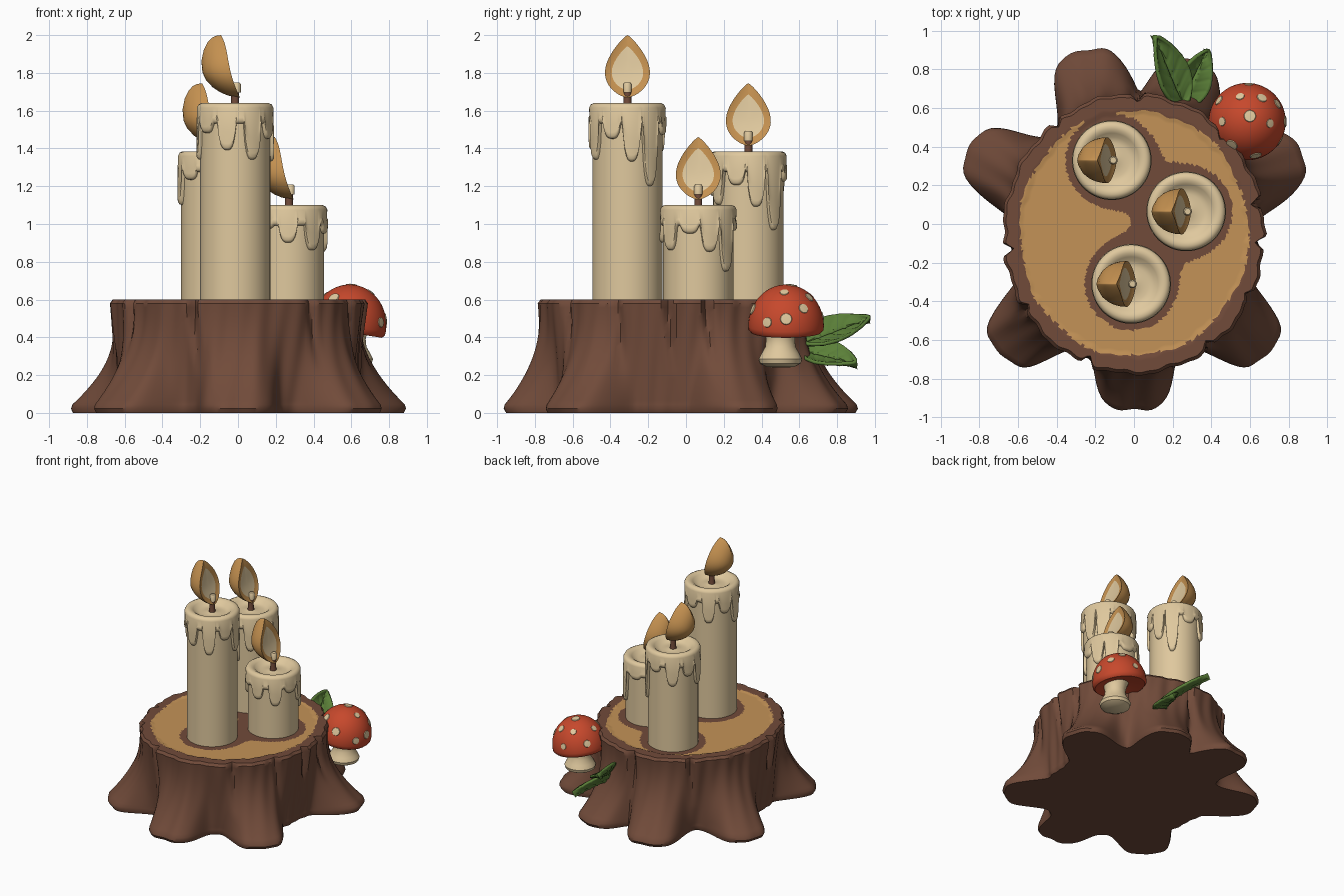
import bpy
import bmesh
from math import sin, cos, pi, sqrt, exp, radians, tau
from mathutils import Matrix, Vector

if "Cube" in bpy.data.objects:
    bpy.data.objects.remove(bpy.data.objects["Cube"])


def material(name, rgb):
    m = bpy.data.materials.new(name)
    m.use_nodes = True
    m.diffuse_color = (*rgb, 1)
    m.node_tree.nodes["Principled BSDF"].inputs["Base Color"].default_value = (*rgb, 1)
    return m


BARK = material("bark brown", (0.165, 0.07, 0.042))
WOOD = material("cut wood gold", (0.55, 0.29, 0.095))
WAX = material("cream", (0.74, 0.58, 0.34))
FLAME = material("flame amber", (0.55, 0.28, 0.08))
RED = material("cap red", (0.57, 0.065, 0.025))
GREEN = material("leaf green", (0.105, 0.215, 0.04))


def grid(name, rows, cols, point, mats, rule=None, wrap=True, matrix=Matrix(), angle=40):
    """Surface through point(row, column); rule(row, centre) picks the material slot."""
    bm = bmesh.new()
    vs = [[bm.verts.new(point(i, j)) for j in range(cols)] for i in range(rows)]
    for i in range(rows - 1):
        for j in range(cols if wrap else cols - 1):
            k = (j + 1) % cols
            f = bm.faces.new((vs[i][j], vs[i][k], vs[i + 1][k], vs[i + 1][j]))
            if rule:
                f.material_index = rule(i, f.calc_center_median())
    bmesh.ops.remove_doubles(bm, verts=bm.verts, dist=0.00005)
    bmesh.ops.recalc_face_normals(bm, faces=bm.faces)
    me = bpy.data.meshes.new(name)
    bm.to_mesh(me)
    bm.free()
    for m in mats:
        me.materials.append(m)
    ob = bpy.data.objects.new(name, me)
    ob.matrix_world = matrix
    bpy.context.collection.objects.link(ob)
    bpy.ops.object.select_all(action="DESELECT")
    ob.select_set(True)
    bpy.context.view_layer.objects.active = ob
    bpy.ops.object.shade_smooth_by_angle(angle=radians(angle))
    return ob


def lathe(name, profile, mat, matrix, sides=48):
    def point(i, j):
        r, z = profile[i]
        return r * cos(tau * j / sides), r * sin(tau * j / sides), z
    return grid(name, len(profile), sides, point, [mat], matrix=matrix)


def gap(a, b):
    return abs((a - b + pi) % tau - pi)


# Candle centres and top heights
CANDLES = {"front": (-0.015, -0.31, 1.64), "back": (-0.115, 0.33, 1.385),
           "side": (0.27, 0.065, 1.10)}

# Stump: one skin from the underside, up the bark, over the rim, to the centre
ROOTS = [(270, 0.19), (319, 0.23), (26, 0.27), (70, 0.22), (106, 0.26), (153, 0.27), (221, 0.23)]
NOTCHES = [356, 304, 250, 214, 187, 125, 88, 48, 14, 332]
TOP = 0.6
COLS = 256


def trunk_radius(a, z, crack=1.0):
    r = 1 / sqrt((cos(a) / 0.68) ** 2 + (sin(a) / 0.73) ** 2)
    flare = min(1, (1 - max(0, z - 0.04) / 0.56) ** 2.2) if z < TOP else 0
    lobe, length = max((exp(-(gap(a, radians(d)) / 0.27) ** 4), l) for d, l in ROOTS)
    r += flare * (length * lobe - 0.05 * (1 - lobe)) - 0.02 * sin(pi * z / TOP)
    r += 0.007 * sin(17 * a + 3 * z) + 0.005 * sin(41 * a - 7 * z) * (1 - crack * 0.3)
    for n, d in enumerate(NOTCHES):
        depth = (0.055 if n % 2 == 0 else 0.035) * max(0, min(1, (z - 0.2) / 0.35))
        r -= crack * depth * max(0, 1 - gap(a, radians(d) + 0.1 * (TOP - z)) / 0.05)
    return r


SIDE = [0.58 * k / 26 for k in range(27)]
DISC = [0.975 - 0.975 * k / 48 for k in range(49)]


def stump_point(i, j):
    a = tau * j / COLS
    if i == 0:
        return 0, -0.05, 0
    if i <= len(SIDE):
        z = SIDE[i - 1]
        r = trunk_radius(a, z) - (0.015 if i == 1 else 0)
    else:
        s = DISC[i - 1 - len(SIDE)]
        z = TOP if s > 0.87 else TOP - 0.006
        r = s * trunk_radius(a, TOP, s ** 12)
    return r * cos(a), r * sin(a) - 0.05, z


def stump_rule(i, c):
    if i <= len(SIDE):
        return 0
    stain = sum((0.2 / max(0.01, sqrt((c.x - x) ** 2 + (c.y - y) ** 2))) ** 4
                for x, y, _ in CANDLES.values())
    edge = sqrt((c.x / 0.595) ** 2 + ((c.y + 0.05) / 0.635) ** 2)
    edge += 0.02 * sin(9 * c.x + 4) * sin(11 * c.y)
    return 1 if edge < 1 and stain < 0.5 else 0


grid("stump", 1 + len(SIDE) + len(DISC), COLS, stump_point, [BARK, WOOD], stump_rule)

# Melted wax collar: dished top with drips of varied length around the side
DRIPS = [0.31, 0.44, 0.17, 0.27, 0.2, 0.3, 0.16, 0.25, 0.3, 0.19]


def wax_collar(name, x, y, top, turn, scale):
    dish = [(0, -0.02), (0.03, -0.035), (0.09, -0.04), (0.12, -0.032), (0.14, -0.012),
            (0.16, -0.001), (0.178, 0), (0.194, -0.007), (0.203, -0.025)]
    sides = 160

    def drop(a):
        length = 0.11
        for n, d in enumerate(DRIPS):
            t = gap(a, tau * n / len(DRIPS) + turn + 0.08 * sin(5 * n)) / 0.25
            if t < 1:
                length = max(length, 0.11 + (d * scale - 0.11) * (1 - t ** 3) ** 0.6)
        return length

    def point(i, j):
        a = tau * j / sides
        low = drop(a)
        r, z = (dish + [(0.2, -0.6 * low), (0.206, 0.035 - low), (0.205, 0.015 - low),
                        (0.197, 0.003 - low), (0.18, -low)])[i]
        return r * cos(a), r * sin(a), z
    grid(name, len(dish) + 5, sides, point, [WAX], matrix=Matrix.Translation((x, y, top)), angle=50)


# Flame: teardrop with a rounded back and a pale hollow face toward +x
SCALES = [0, 0.35, 0.7, 0.74, 0.88, 1, 0.98, 0.92, 0.8, 0.6, 0.3, 0]


def flame_point(i, j):
    s, a = SCALES[i], tau * j / 48
    t = (1 - cos(a)) / 2
    half = 0.119 * max(0, sin(pi * t ** 0.75)) ** 0.8
    y = s * half * (1 if a < pi else -1)
    t = 0.4 + s * (t - 0.4)
    x = 0.025 - 0.16 * t + 0.1 * t * t - 0.04 * t ** 6
    bulge = sqrt(max(0, 1 - s * s))
    x -= 0.15 * bulge if i > 5 else 0.012 * bulge
    return x, y, 0.03 + 0.33 * t


for n, (place, (x, y, top)) in enumerate(CANDLES.items()):
    at = Matrix.Translation((x, y, top))
    base = TOP - 0.03 - top
    lathe(place + "_candle_body", [(0, base), (0.186, base), (0.186, -0.05), (0, -0.05)], WAX, at, 64)
    wax_collar(place + "_wax_collar", x, y, top, 0.12 + 0.1 * n, (1, 0.95, 0.8)[n])
    lathe(place + "_wick", [(0, -0.05), (0.026, -0.04), (0.021, 0), (0.021, 0.06), (0, 0.06)], BARK, at, 16)
    lathe(place + "_wick_tip", [(0, 0.055), (0.022, 0.055), (0.022, 0.1), (0.016, 0.108), (0, 0.108)],
          WAX, at @ Matrix.Translation((0.008, 0, 0)), 16)
    grid(place + "_flame", len(SCALES), 48, flame_point, [FLAME, WAX], lambda i, c: int(i < 2),
         matrix=at, angle=55)

# Mushroom: waisted stem, domed cap and thin round spots
lathe("mushroom_stem", [(0, 0), (0.07, 0.002), (0.108, 0.022), (0.115, 0.045), (0.1, 0.075),
                        (0.08, 0.11), (0.076, 0.15), (0.085, 0.19), (0.1, 0.23), (0, 0.23)],
      WAX, Matrix.Translation((0.6, 0.5, 0.24)), 40)
CAP = Matrix.Translation((0.585, 0.53, 0.46)) @ Matrix.Rotation(radians(9), 4, "Y")
dome = [(0.2 * sin(pi / 2 * k / 14), 0.22 * cos(pi / 2 * k / 14)) for k in range(15)]
lathe("mushroom_cap", dome + [(0.198, -0.02), (0.185, -0.034), (0.16, -0.03), (0.08, -0.01), (0, 0)],
      RED, CAP, 64)
SPOTS = [(115, 46), (67, 42), (124, 10), (-6, 27), (33, 58), (-80, 64), (180, 50),
         (-31, 78), (230, 52), (90, 76), (145, 74), (0, 72)]
for n, (az, tilt) in enumerate(SPOTS):
    a, p = radians(az), radians(tilt)
    spot = Vector((0.2 * sin(p) * cos(a), 0.2 * sin(p) * sin(a), 0.22 * cos(p)))
    normal = Vector((spot.x / 0.04, spot.y / 0.04, spot.z / 0.0484))
    turn = normal.to_track_quat("Z", "Y").to_matrix().to_4x4()
    size = 0.024 + 0.004 * (n % 3)
    lathe("mushroom_spot", [(0, -0.004), (size, -0.004), (size * 0.9, 0.002), (0, 0.004)],
          WAX, CAP @ Matrix.Translation(spot) @ turn, 16)


# Leaves: folded blades with a sunken midrib and slanted side veins
def leaf(name, base, tip, normal, half):
    base, axis = Vector(base), Vector(tip) - Vector(base)
    length = axis.length
    axis.normalize()
    normal = Vector(normal)
    normal = (normal - axis * normal.dot(axis)).normalized()
    side = axis.cross(normal)
    frame = Matrix((side, axis, normal)).transposed().to_4x4()
    rows, cols = 41, 17

    def point(i, j):
        u, v = i / (rows - 1), j / 8 - 1
        width = half * max(0, sin(pi * u ** 0.8)) ** 0.75 + 0.008 * (1 - u)
        vein = max(0, cos(tau * (5 * u - 1.1 * abs(v)))) ** 8
        z = 0.03 * v * v - 0.012 * (j == 8) - 0.006 * vein * (abs(v) < 0.9) + 0.04 * u * (1 - u)
        return v * width, u * length, z
    ob = grid(name, rows, cols, point, [GREEN], wrap=False,
              matrix=Matrix.Translation(base) @ frame)
    thick = ob.modifiers.new("thickness", "SOLIDIFY")
    thick.thickness = 0.018
    thick.offset = 0


leaf("upper_leaf", (0.25, 0.62, 0.36), (0.1, 0.97, 0.49), (0.62, 0, 0.78), 0.1)
leaf("lower_leaf", (0.24, 0.62, 0.32), (0.37, 0.9, 0.25), (0.6, 0, 0.78), 0.098)
